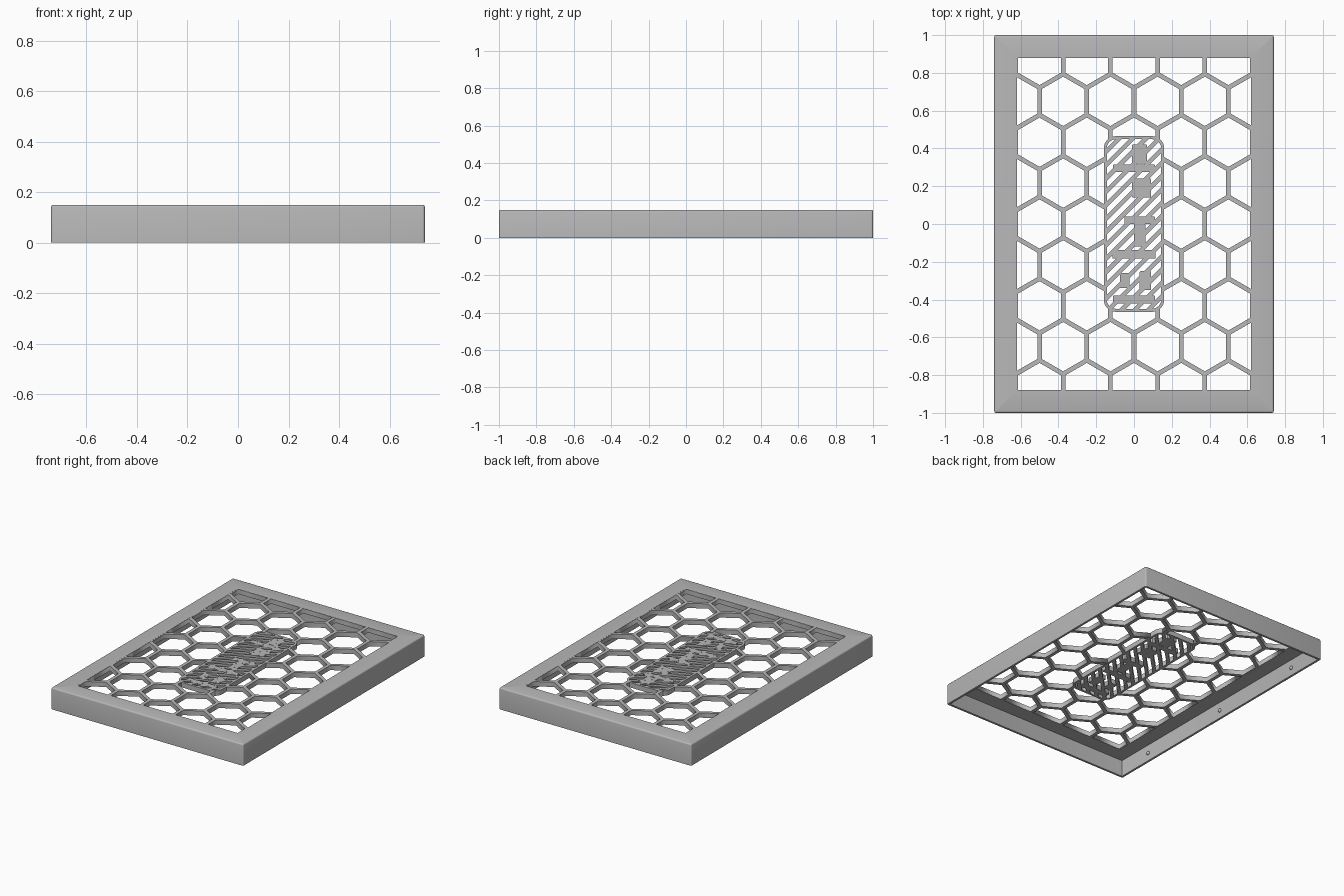
import bpy
import bmesh
from math import sin, cos, pi, sqrt
from mathutils import Vector

cube = bpy.data.objects.get("Cube")
if cube:
    bpy.data.objects.remove(cube, do_unlink=True)

HALF_X, HALF_Y, HEIGHT = 0.74, 1.0, 0.15
OPEN_X, OPEN_Y = 0.62, 0.88
UNDER = 0.116          # underside of the top panel
WALL = 0.015
PITCH, STRUT = 0.25, 0.024

grey = bpy.data.materials.new("plain grey")
grey.use_nodes = True
grey.diffuse_color = (0.48, 0.48, 0.48, 1)
grey.node_tree.nodes["Principled BSDF"].inputs["Base Color"].default_value = (0.48, 0.48, 0.48, 1)


def add_object(name, mesh):
    ob = bpy.data.objects.new(name, mesh)
    bpy.context.collection.objects.link(ob)
    mesh.materials.clear()
    mesh.materials.append(grey)
    return ob


def from_bmesh(name, bm):
    bmesh.ops.recalc_face_normals(bm, faces=bm.faces)
    mesh = bpy.data.meshes.new(name)
    bm.to_mesh(mesh)
    bm.free()
    return add_object(name, mesh)


def select_only(ob):
    bpy.ops.object.select_all(action='DESELECT')
    ob.select_set(True)
    bpy.context.view_layer.objects.active = ob


def rounded_rect(hx, hy, r, steps=4):
    """Outline of a rectangle with rounded corners, counter-clockwise."""
    points = []
    for k, (sx, sy) in enumerate([(1, 1), (-1, 1), (-1, -1), (1, -1)]):
        for i in range(steps + 1):
            a = (k + i / steps) * pi / 2
            points.append(Vector((sx * (hx - r) + r * cos(a), sy * (hy - r) + r * sin(a))))
    return points


def clip(poly, normal, limit):
    """Part of a convex polygon where point . normal <= limit."""
    result = []
    for a, b in zip(poly, poly[1:] + poly[:1]):
        da, db = a.dot(normal) - limit, b.dot(normal) - limit
        if da <= 0:
            result.append(a)
        if da * db < 0:
            result.append(a.lerp(b, da / (da - db)))
    return result


def plate(name, loops, z0, z1):
    """Flat plate: the first loop is its outline, the others are holes."""
    curve = bpy.data.curves.new(name, 'CURVE')
    curve.dimensions = '2D'
    curve.fill_mode = 'BOTH'
    curve.extrude = (z1 - z0) / 2
    for loop in loops:
        spline = curve.splines.new('POLY')
        spline.points.add(len(loop) - 1)
        for point, co in zip(spline.points, loop):
            point.co = (co.x, co.y, 0, 1)
        spline.use_cyclic_u = True
    temp = bpy.data.objects.new(name, curve)
    bpy.context.collection.objects.link(temp)
    graph = bpy.context.evaluated_depsgraph_get()
    mesh = bpy.data.meshes.new_from_object(temp.evaluated_get(graph))
    bm = bmesh.new()
    bm.from_mesh(mesh)
    bpy.data.objects.remove(temp, do_unlink=True)
    bpy.data.curves.remove(curve)
    bpy.data.meshes.remove(mesh)
    bmesh.ops.remove_doubles(bm, verts=bm.verts, dist=0.00005)
    bmesh.ops.translate(bm, verts=bm.verts, vec=(0, 0, (z0 + z1) / 2))
    return from_bmesh(name, bm)


# Frame: wall and rim section carried round the rectangle
BEVEL = 0.01
section = [(0, 0)]
for i in range(4):
    a = i / 3 * pi / 2
    section.append((BEVEL * (1 - cos(a)), HEIGHT - BEVEL * (1 - sin(a))))
rim = HALF_X - OPEN_X - 0.001
section += [(rim, HEIGHT), (rim, UNDER), (WALL, UNDER), (WALL, 0)]
bm = bmesh.new()
rings = []
for inset, z in section:
    outline = rounded_rect(HALF_X - inset, HALF_Y - inset, max(BEVEL - inset, 0.002))
    rings.append([bm.verts.new((p.x, p.y, z)) for p in outline])
for low, high in zip(rings, rings[1:] + rings[:1]):
    for i in range(len(low)):
        j = (i + 1) % len(low)
        bm.faces.new((low[i], low[j], high[j], high[i]))
frame = from_bmesh("frame", bm)
select_only(frame)
bpy.ops.object.shade_smooth_by_angle(angle=0.55)

# Honeycomb grille: hexagonal openings trimmed to the window
radius = (PITCH - STRUT) / sqrt(3)
holes = []
for row in range(-4, 5):
    for col in range(-3, 4):
        centre = Vector(((col + 0.5 * (row % 2)) * PITCH, row * PITCH * sqrt(3) / 2))
        cell = [centre + radius * Vector((sin(k * pi / 3), cos(k * pi / 3))) for k in range(6)]
        for axis, limit in ((Vector((1, 0)), OPEN_X), (Vector((0, 1)), OPEN_Y)):
            cell = clip(clip(cell, axis, limit), -axis, limit)
        if len(cell) > 2:
            holes.append(cell)
border = rounded_rect(OPEN_X + 0.02, OPEN_Y + 0.02, 0.002, 1)
grille = plate("honeycomb_grille", [border] + holes, UNDER + 0.0005, HEIGHT - 0.0005)

# Clear the grille where the centre badge sits
BADGE_X, BADGE_Y, BADGE_R = 0.16, 0.465, 0.065
badge_outline = rounded_rect(BADGE_X, BADGE_Y, BADGE_R, 8)
cutter = plate("badge_cutter", [badge_outline], 0.05, 0.2)
cutter.hide_render = True
cut = grille.modifiers.new("badge_cut", 'BOOLEAN')
cut.operation = 'DIFFERENCE'
cut.solver = 'EXACT'
cut.object = cutter
select_only(grille)
bpy.ops.object.modifier_apply(modifier=cut.name)
bpy.data.objects.remove(cutter, do_unlink=True)

# Centre badge: rounded border with diagonal slots
RIM = 0.016
inner = rounded_rect(BADGE_X - RIM, BADGE_Y - RIM, BADGE_R - RIM, 8)
across = Vector((-1, 1)).normalized()
slots = []
for k in range(-9, 10):
    middle = k * 0.05
    slot = clip(clip(inner, across, middle + 0.0135), -across, 0.0135 - middle)
    if len(slot) > 2:
        slots.append(slot)
plate("slotted_badge", [badge_outline] + slots, UNDER, HEIGHT)

# Plain crossbars and pads that fill part of the slots
pads = [(0, 0.295, 0.11, 0.02), (0, -0.16, 0.115, 0.022), (0, -0.4, 0.11, 0.022),
        (0.03, 0.37, 0.04, 0.05), (0.04, 0.19, 0.05, 0.05), (0.03, 0.02, 0.08, 0.02),
        (0.03, -0.06, 0.03, 0.06), (0.06, -0.3, 0.03, 0.05), (-0.05, -0.3, 0.025, 0.04)]
for n, (x, y, hx, hy) in enumerate(pads, 1):
    outline = [p + Vector((x, y)) for p in rounded_rect(hx, hy, 0.004, 2)]
    plate(f"badge_pad_{n}", [outline], UNDER + 0.0005, HEIGHT - 0.0005)

# Small snap bumps inside the long walls
for side, word in ((1, "left"), (-1, "right")):
    for n, y in enumerate((-0.72, 0, 0.72), 1):
        bm = bmesh.new()
        bmesh.ops.create_uvsphere(bm, u_segments=16, v_segments=8, radius=0.013)
        bmesh.ops.translate(bm, verts=bm.verts, vec=(side * (HALF_X - WALL), y, 0.055))
        bump = from_bmesh(f"snap_bump_{word}_{n}", bm)
        select_only(bump)
        bpy.ops.object.shade_smooth()
